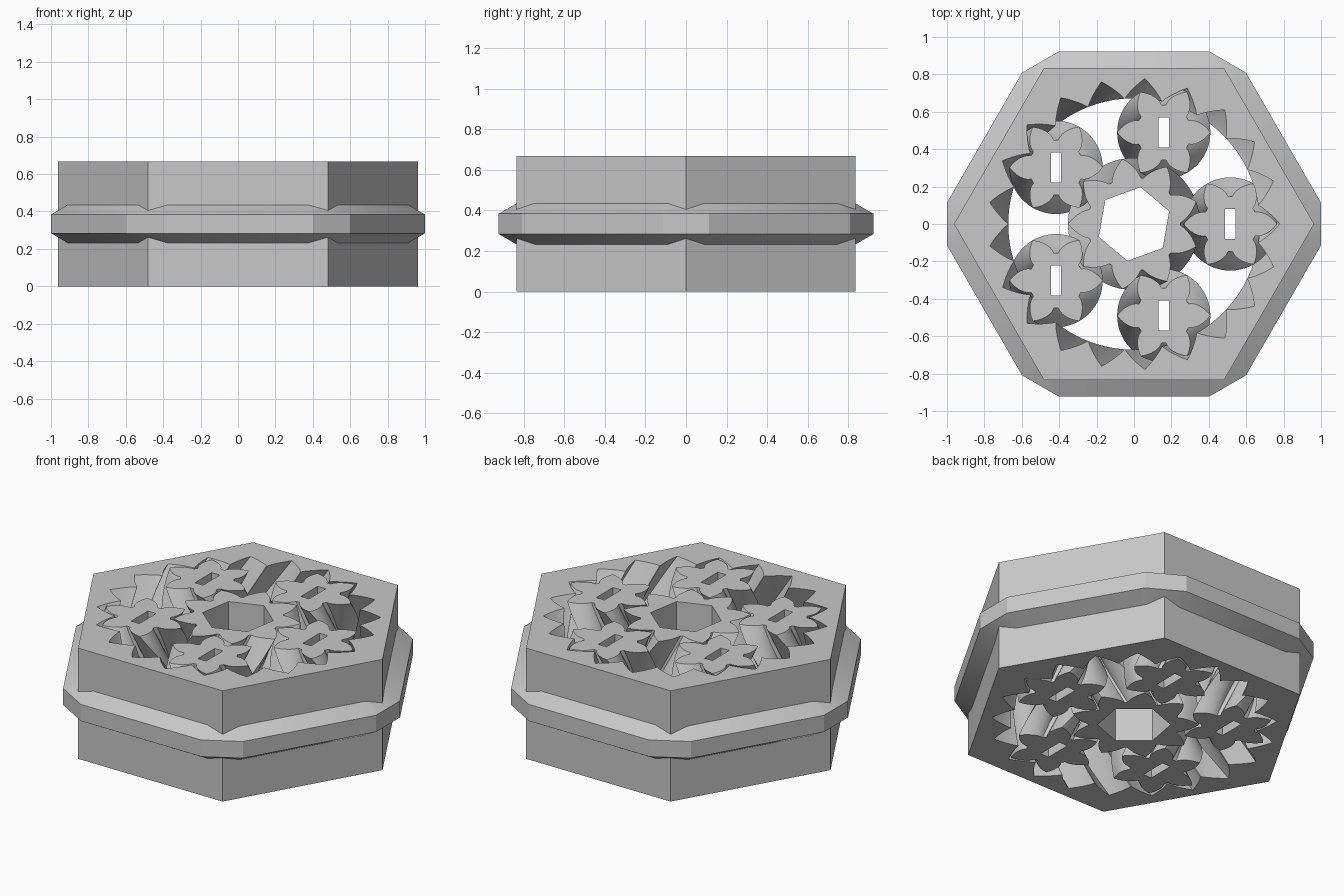
import bpy, bmesh
from math import pi, sin, cos, tan, acos, hypot

cube = bpy.data.objects.get("Cube")
if cube:
    bpy.data.objects.remove(cube)

HEIGHT = 0.667
MID = HEIGHT / 2
ORBIT = 0.515                 # distance from sun centre to planet centre
SUN, PLANET, COUNT = 9, 6, 5  # teeth on sun and planets, number of planets
RING = SUN + 2 * PLANET
MODULE = ORBIT / (SUN + PLANET)
GAP = 0.01                    # play between the gears
PRESSURE = pi / 4
SLICES = 20

grey = bpy.data.materials.new("plain_grey")
grey.use_nodes = True
colour = (0.58, 0.58, 0.58, 1)
grey.diffuse_color = colour
grey.node_tree.nodes["Principled BSDF"].inputs["Base Color"].default_value = colour


def polygon(radius, sides=6, turn=0.0):
    return [(radius * cos(turn + 2 * pi * i / sides),
             radius * sin(turn + 2 * pi * i / sides)) for i in range(sides)]


def involute(a):
    return tan(a) - a


def gear_outline(teeth, gap, steps=6):
    """Pointed involute teeth, one of them centred on angle zero."""
    pitch = MODULE * teeth
    base = pitch * cos(PRESSURE)
    depth = pi * MODULE / 2
    root = max(base, pitch - depth - gap / 2)
    thick = pi / (2 * teeth) - gap / (2 * base) + involute(PRESSURE)
    # find the radius where both flanks meet
    low, high = root, pitch * 2
    for _ in range(40):
        middle = (low + high) / 2
        if involute(acos(base / middle)) < thick:
            low = middle
        else:
            high = middle
    flank = []
    for i in range(steps):
        r = root + (low - root) * i / steps
        half = thick - involute(acos(min(1, base / r)))
        flank.append((r, min(half, pi / teeth - 0.002)))
    tooth = [(r, -h) for r, h in flank] + [(low, 0)] + [(r, h) for r, h in reversed(flank)]
    return [(r, a + 2 * pi * t / teeth) for t in range(teeth) for r, a in tooth]


def herringbone(teeth, gap, sense, start=0.0):
    """Rows of a gear that turns by one tooth to mid height and back."""
    outline = gear_outline(teeth, gap)
    rows = []
    for s in range(SLICES + 1):
        z = HEIGHT * s / SLICES
        turn = start + sense * 2 * pi / teeth * (1 - abs(z - MID) / MID)
        rows.append([(r * cos(a + turn), r * sin(a + turn), z) for r, a in outline])
    return rows


def straight(outline):
    return [[(x, y, z) for x, y in outline] for z in (0, HEIGHT)]


def add_wall(bm, rows):
    loops = [[bm.verts.new(p) for p in row] for row in rows]
    for a, b in zip(loops, loops[1:]):
        for i in range(len(a)):
            j = (i + 1) % len(a)
            bm.faces.new((a[i], a[j], b[j], b[i]))
    return loops


def finish(name, bm, place=(0, 0, 0)):
    bmesh.ops.recalc_face_normals(bm, faces=bm.faces[:])
    mesh = bpy.data.meshes.new(name)
    bm.to_mesh(mesh)
    bm.free()
    mesh.materials.append(grey)
    obj = bpy.data.objects.new(name, mesh)
    obj.location = place
    bpy.context.collection.objects.link(obj)
    bpy.ops.object.select_all(action='DESELECT')
    obj.select_set(True)
    bpy.context.view_layer.objects.active = obj
    bpy.ops.object.shade_smooth_by_angle(angle=pi / 7)
    return obj


def hollow_part(name, outside, inside, place=(0, 0, 0)):
    """Outer and inner walls joined by flat end caps."""
    bm = bmesh.new()
    walls = [add_wall(bm, outside), add_wall(bm, inside)]
    for end in (0, -1):
        rim = []
        for loops in walls:
            loop = loops[end]
            rim += [bm.edges.get((loop[i - 1], loop[i])) for i in range(len(loop))]
        bmesh.ops.triangle_fill(bm, edges=rim, use_beauty=True, use_dissolve=False)
    return finish(name, bm, place)


# Hexagonal housing with the internal ring gear
hollow_part("ring_housing", straight(polygon(0.963)), herringbone(RING, -GAP, 1))

# Sun gear with a hexagonal socket
hollow_part("sun_gear", herringbone(SUN, GAP, -1, pi / SUN),
            straight(polygon(0.2, 6, pi / 9)))

# Planet gears with a narrow slot
slot = [(0.0275, -0.08), (0.0275, 0.08), (-0.0275, 0.08), (-0.0275, -0.08)]
for n in range(COUNT):
    angle = 2 * pi * n / COUNT
    hollow_part("planet_gear_%d" % (n + 1), herringbone(PLANET, GAP, 1), straight(slot),
                (ORBIT * cos(angle), ORBIT * sin(angle), 0))


# Bevelled flange around the housing, a hexagon with cut corners
def flange_row(inset, z):
    flat, corner = 0.923 - inset, 1.0 - inset
    half = (flat - corner * cos(pi / 6)) / sin(pi / 6)
    row = []
    for k in range(6):
        a = k * pi / 3
        for side in (-half, half):
            row.append((corner * cos(a) - side * sin(a),
                        corner * sin(a) + side * cos(a), z))
    return row


bevel = 0.115
rise = bevel * tan(pi / 6)
rows = [flange_row(bevel, MID - 0.05 - rise), flange_row(0, MID - 0.05),
        flange_row(0, MID + 0.05), flange_row(bevel, MID + 0.05 + rise)]
bm = bmesh.new()
loops = add_wall(bm, rows)
for i in range(12):
    bm.faces.new((loops[-1][i - 1], loops[-1][i], loops[0][i], loops[0][i - 1]))
finish("flange", bm)
